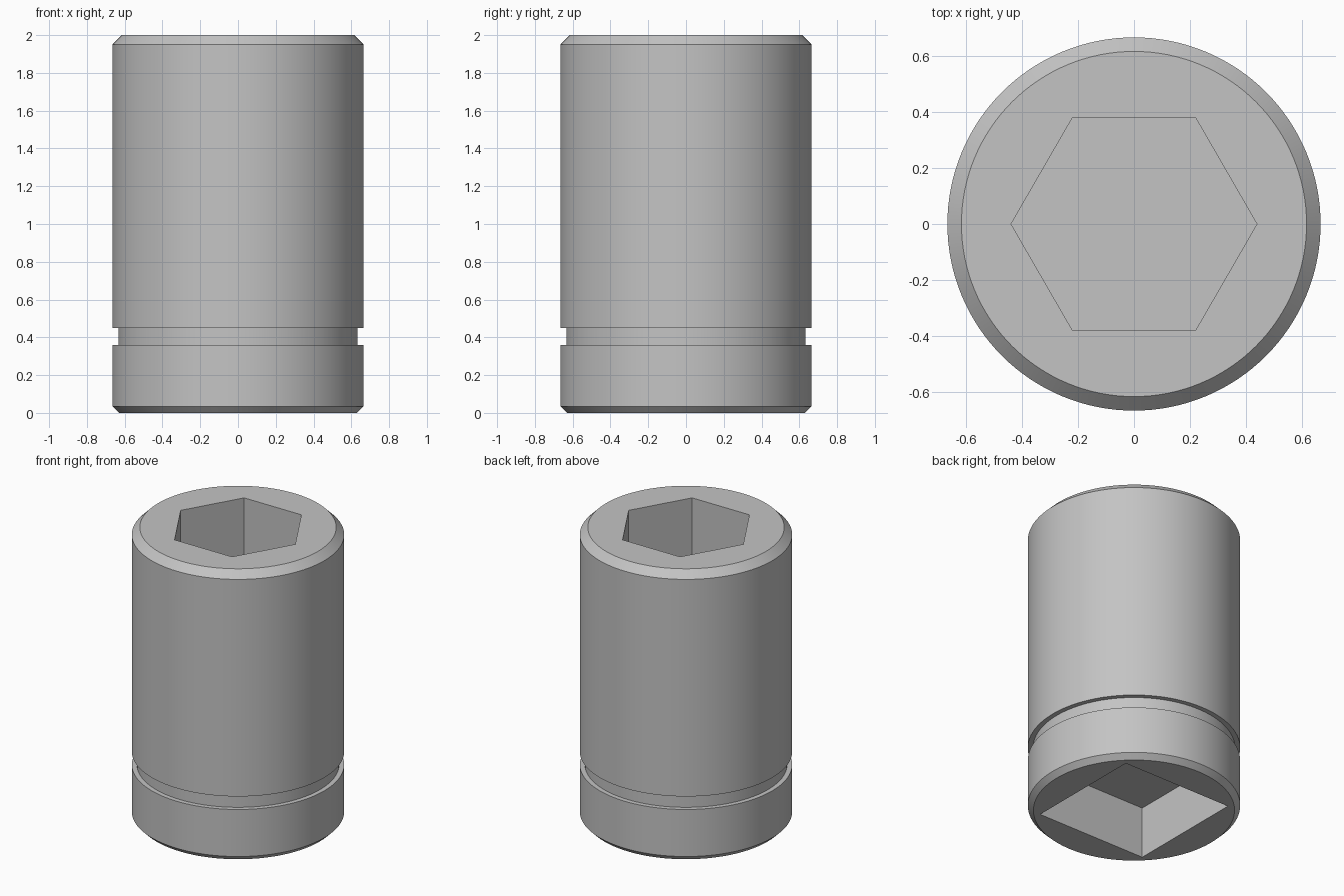
import bpy, bmesh
from math import tau, cos, sin, radians

cube = bpy.data.objects.get("Cube")
if cube:
    bpy.data.objects.remove(cube, do_unlink=True)

steel = bpy.data.materials.new("grey_steel")
steel.use_nodes = True
GREY = (0.55, 0.55, 0.55, 1)
steel.diffuse_color = GREY
steel.node_tree.nodes["Principled BSDF"].inputs["Base Color"].default_value = GREY


def lathe(name, profile, sides, turn=0.0):
    """Capped solid made of regular rings, one per (radius, height)."""
    bm = bmesh.new()
    angles = [turn + tau * i / sides for i in range(sides)]
    rings = [[bm.verts.new((r * cos(a), r * sin(a), z)) for a in angles]
             for r, z in profile]
    for low, high in zip(rings, rings[1:]):
        for i in range(sides):
            j = (i + 1) % sides
            bm.faces.new((low[i], low[j], high[j], high[i]))
    bm.faces.new(rings[0][::-1])
    bm.faces.new(rings[-1])
    mesh = bpy.data.meshes.new(name)
    bm.to_mesh(mesh)
    bm.free()
    mesh.materials.append(steel)
    obj = bpy.data.objects.new(name, mesh)
    bpy.context.collection.objects.link(obj)
    return obj


# Round body with chamfered ends and a retaining groove
R, GROOVE = 0.665, 0.633
body = lathe("socket_body", [
    (0.63, 0), (R, 0.035), (R, 0.36), (GROOVE, 0.36),
    (GROOVE, 0.45), (R, 0.45), (R, 1.95), (0.615, 2)], 128)

# Blind recesses: hexagon for the bolt above, square for the drive below
cutters = [
    lathe("hex_recess_cutter", [(0.438, 1.0), (0.438, 2.2)], 6),
    lathe("square_drive_cutter", [(0.59, -0.2), (0.59, 0.355)], 4, radians(45)),
]
for cutter in cutters:
    cutter.hide_render = True
    cut = body.modifiers.new(cutter.name, "BOOLEAN")
    cut.operation = "DIFFERENCE"
    cut.solver = "EXACT"
    cut.object = cutter

# Bake the recesses, then drop the cutters
bpy.ops.object.select_all(action="DESELECT")
body.select_set(True)
bpy.context.view_layer.objects.active = body
for cutter in cutters:
    bpy.ops.object.modifier_apply(modifier=cutter.name)
    bpy.data.objects.remove(cutter, do_unlink=True)

bpy.ops.object.shade_smooth_by_angle(angle=radians(25))
